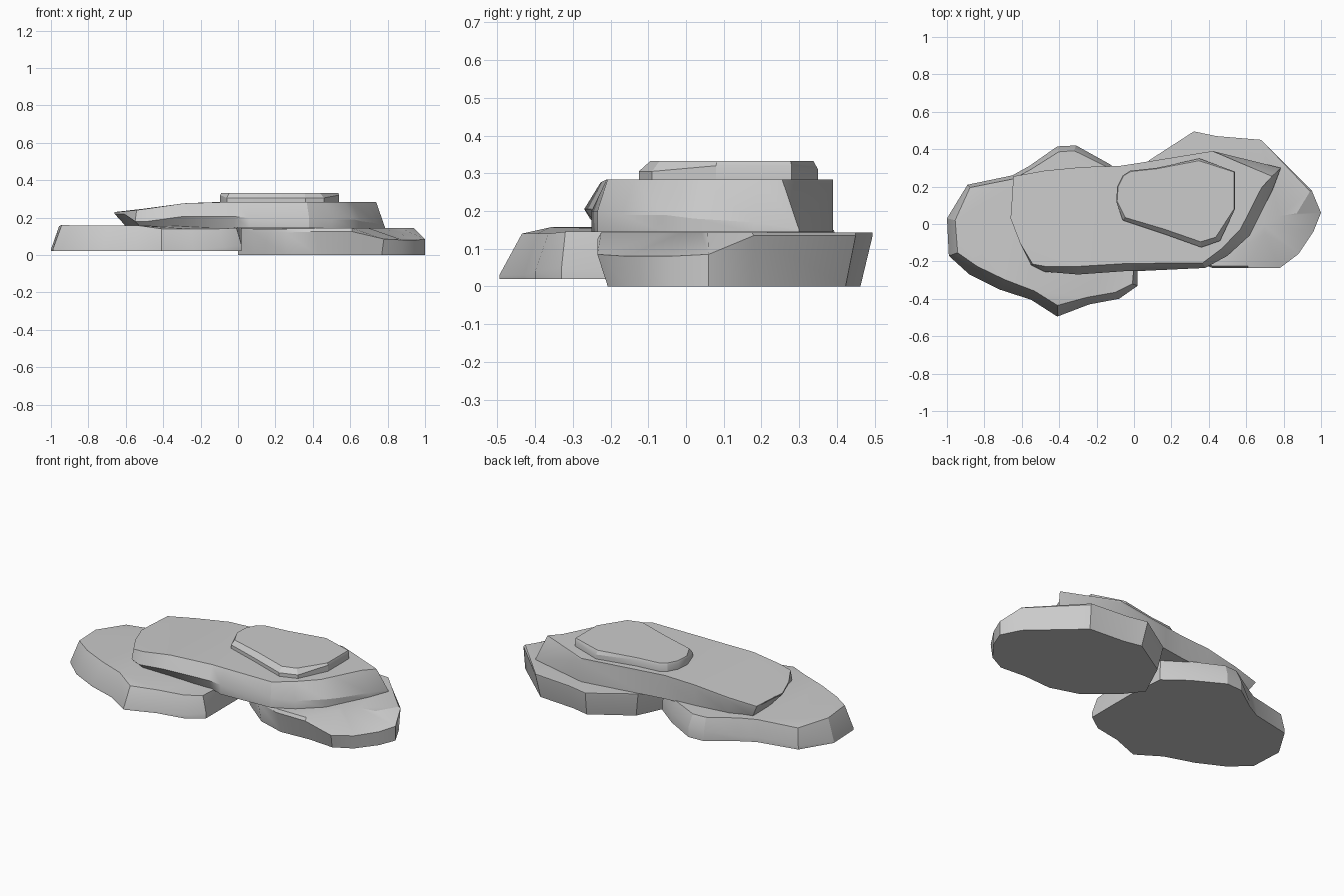
import bpy, bmesh, math
from mathutils import Vector


def slab(name, z_bottom, rows):
    """Loft a rock slab: each row is x, y of the widest rim, inset of the
    bottom, inset of the top, rim height, top height."""
    bm = bmesh.new()
    centre = sum((Vector(r[:2]) for r in rows), Vector((0, 0))) / len(rows)
    rings = [[], [], []]
    n = len(rows)
    for i, (x, y, inset_b, inset_t, z_rim, z_top) in enumerate(rows):
        p = Vector((x, y))
        # inset direction: blend of the outline normal and the centre direction
        edge = Vector(rows[(i + 1) % n][:2]) - Vector(rows[i - 1][:2])
        normal = Vector((edge.y, -edge.x)).normalized()
        inward = (normal + 0.5 * (centre - p).normalized()).normalized()
        for ring, inset, z in ((0, inset_b, z_bottom), (1, 0, z_rim), (2, inset_t, z_top)):
            q = p + inward * inset
            rings[ring].append(bm.verts.new((q.x, q.y, z)))
    for a, b in zip(rings, rings[1:]):
        for i in range(n):
            j = (i + 1) % n
            bm.faces.new((a[i], a[j], b[j], b[i]))
    caps = [bm.faces.new(rings[0]), bm.faces.new(rings[2])]
    bmesh.ops.triangulate(bm, faces=caps)
    bmesh.ops.recalc_face_normals(bm, faces=bm.faces)
    mesh = bpy.data.meshes.new(name)
    bm.to_mesh(mesh)
    bm.free()
    obj = bpy.data.objects.new(name, mesh)
    bpy.context.collection.objects.link(obj)
    bpy.ops.object.select_all(action='DESELECT')
    obj.select_set(True)
    bpy.context.view_layer.objects.active = obj
    bpy.ops.object.shade_smooth_by_angle(angle=math.radians(25))


# Outlines run clockwise seen from above
# Left ground slab
slab("left_base_rock", 0.02, [
    (-1.00, 0.03, 0, .045, .03, .155), (-0.89, 0.21, 0, .02, .04, .14),
    (-0.65, 0.26, 0, .02, .05, .145), (-0.56, 0.31, 0, .02, .05, .15),
    (-0.41, 0.415, 0, .03, .08, .15), (-0.31, 0.42, 0, .03, .08, .15),
    (-0.13, 0.32, 0, .02, .08, .15), (0.00, 0.22, 0, .01, .08, .15),
    (0.02, 0.00, 0, 0, .08, .15), (0.02, -0.33, 0, .03, .05, .145),
    (-0.08, -0.40, 0, .04, .04, .14), (-0.24, -0.43, 0, .04, .03, .14),
    (-0.41, -0.495, 0, .06, .03, .14), (-0.55, -0.405, 0, .05, .03, .157),
    (-0.72, -0.35, 0, .06, .03, .157), (-0.88, -0.27, 0, .06, .03, .157),
    (-0.99, -0.17, 0, .05, .03, .16)])

# Right ground slab, with a lowered sloping front corner
slab("right_base_rock", 0.0, [
    (0.00, 0.10, 0, 0, .08, .143), (0.08, 0.34, .03, 0, .135, .143),
    (0.32, 0.495, .035, 0, .135, .143), (0.44, 0.47, .03, 0, .135, .143),
    (0.68, 0.45, .03, 0, .135, .143), (0.95, 0.18, .01, .01, .135, .143),
    (1.00, 0.06, 0, .13, .085, .143), (0.96, -0.04, 0, .2, .08, .143),
    (0.88, -0.16, .01, .24, .08, .143), (0.78, -0.235, .03, .2, .085, .143),
    (0.61, -0.235, .04, .01, .125, .143), (0.42, -0.235, .03, .01, .125, .143),
    (0.25, -0.17, .02, .01, .12, .14), (0.08, -0.02, .01, 0, .12, .14)])

# Long middle slab bridging both ground slabs
slab("middle_rock", 0.144, [
    (-0.655, 0.10, .06, 0, .225, .23), (-0.645, 0.255, .06, 0, .225, .23),
    (-0.48, 0.285, .02, 0, .235, .25), (-0.27, 0.305, .01, 0, .26, .277),
    (-0.08, 0.31, 0, 0, .27, .284), (0.05, 0.33, 0, 0, .27, .284),
    (0.42, 0.39, 0, 0, .27, .284), (0.785, 0.30, 0, .065, .15, .284),
    (0.74, 0.18, 0, .06, .17, .284), (0.66, 0.02, 0, .06, .18, .284),
    (0.62, -0.06, 0, .06, .19, .284), (0.50, -0.17, 0, .05, .19, .284),
    (0.38, -0.235, 0, .03, .20, .284), (0.06, -0.25, 0, .04, .20, .284),
    (-0.02, -0.25, .03, .04, .205, .284), (-0.30, -0.27, .05, .045, .205, .276),
    (-0.48, -0.255, .04, .03, .18, .25), (-0.55, -0.22, .04, .01, .18, .24),
    (-0.61, -0.10, .06, 0, .22, .233), (-0.66, 0.03, .07, 0, .22, .228)])

# Small cap slab
slab("top_rock", 0.282, [
    (-0.095, 0.12, 0, .005, .32, .332), (-0.09, 0.20, 0, .005, .32, .332),
    (-0.06, 0.26, 0, .005, .32, .332), (-0.02, 0.285, 0, .005, .32, .332),
    (0.12, 0.30, 0, .005, .32, .332), (0.35, 0.35, 0, .012, .31, .332),
    (0.54, 0.28, 0, .005, .32, .332), (0.54, 0.08, 0, .005, .32, .332),
    (0.46, -0.09, 0, .03, .305, .332), (0.36, -0.125, 0, .03, .305, .332),
    (0.15, -0.05, 0, .025, .305, .332), (-0.06, 0.02, 0, .02, .305, .332)])
